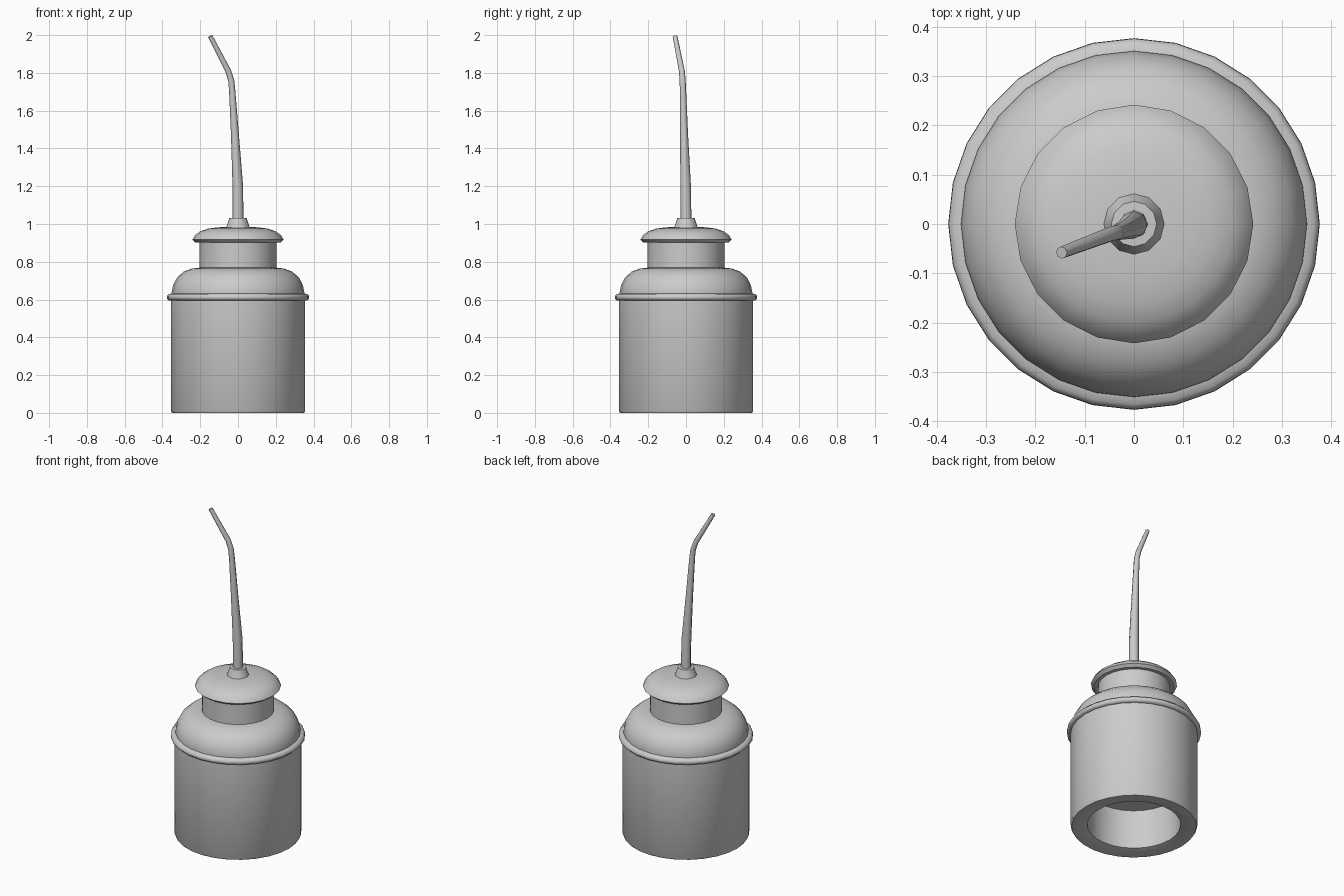
import bpy, bmesh, math
from mathutils import Vector

if "Cube" in bpy.data.objects:
    bpy.data.objects.remove(bpy.data.objects["Cube"])


def finish(name, bm, angle=40):
    bmesh.ops.remove_doubles(bm, verts=bm.verts[:], dist=1e-5)
    bmesh.ops.recalc_face_normals(bm, faces=bm.faces[:])
    me = bpy.data.meshes.new(name)
    bm.to_mesh(me)
    bm.free()
    me.shade_smooth()
    me.set_sharp_from_angle(angle=math.radians(angle))
    ob = bpy.data.objects.new(name, me)
    bpy.context.collection.objects.link(ob)
    return ob


def lathe(name, profile, sides, angle=40, closed=False):
    """Revolve (radius, height) points around z."""
    bm = bmesh.new()
    vs = [bm.verts.new((0, r, z)) for r, z in profile]
    pairs = list(zip(vs, vs[1:])) + ([(vs[-1], vs[0])] if closed else [])
    es = [bm.edges.new(p) for p in pairs]
    bmesh.ops.spin(bm, geom=vs + es, cent=(0, 0, 0), axis=(0, 0, 1),
                   angle=2 * math.pi, steps=sides)
    return finish(name, bm, angle)


def tube(name, path, sides):
    """Tapered tube through (x, y, z, radius) points."""
    bm = bmesh.new()
    pts = [Vector(p[:3]) for p in path]
    rings = []
    for i, p in enumerate(pts):
        t = (pts[min(i + 1, len(pts) - 1)] - pts[max(i - 1, 0)]).normalized()
        u = Vector((0, 1, 0)).cross(t).normalized()
        v = t.cross(u)
        rings.append([bm.verts.new(p + path[i][3] * (
            math.cos(a) * u + math.sin(a) * v))
            for a in (2 * math.pi * k / sides for k in range(sides))])
    for a, b in zip(rings, rings[1:]):
        for k in range(sides):
            j = (k + 1) % sides
            bm.faces.new((a[k], a[j], b[j], b[k]))
    bm.faces.new(rings[0])
    bm.faces.new(rings[-1])
    return finish(name, bm, 65)


# Can body, with a deep round recess in the base
lathe("can_body", [(0, 0.25), (0.26, 0.25), (0.262, 0.01), (0.30, 0),
                   (0.35, 0), (0.356, 0.01), (0.356, 0.61), (0, 0.61)], 28)

# Rolled rim around the top of the body
lathe("rolled_rim", [(0.345, 0.597), (0.367, 0.596), (0.377, 0.606),
                     (0.376, 0.619), (0.366, 0.63), (0.345, 0.632)],
      28, 65, closed=True)

# Domed shoulder rising to the neck
lathe("shoulder", [(0, 0.61), (0.35, 0.61), (0.351, 0.64), (0.343, 0.678),
                   (0.322, 0.717), (0.288, 0.747), (0.245, 0.764),
                   (0.20, 0.769), (0, 0.769)], 28)
lathe("neck", [(0, 0.76), (0.203, 0.76), (0.203, 0.905), (0, 0.905)], 24)

# Domed cap with a flared lip
lathe("cap", [(0, 0.905), (0.20, 0.903), (0.225, 0.902), (0.242, 0.917),
              (0.228, 0.94), (0.20, 0.961), (0.16, 0.975), (0.11, 0.982),
              (0.06, 0.985), (0, 0.986)], 20)

# Tapered collar holding the spout
lathe("spout_collar", [(0, 0.975), (0.064, 0.978), (0.056, 1.0),
                       (0.046, 1.032), (0, 1.034)], 12)

# Long bent spout
tube("spout", [(0, 0, 1.0, 0.029), (-0.001, -0.002, 1.2, 0.028),
               (-0.016, -0.01, 1.47, 0.021), (-0.031, -0.016, 1.71, 0.0165),
               (-0.036, -0.018, 1.76, 0.016), (-0.052, -0.022, 1.81, 0.0155),
               (-0.147, -0.058, 1.994, 0.0125)], 8)
